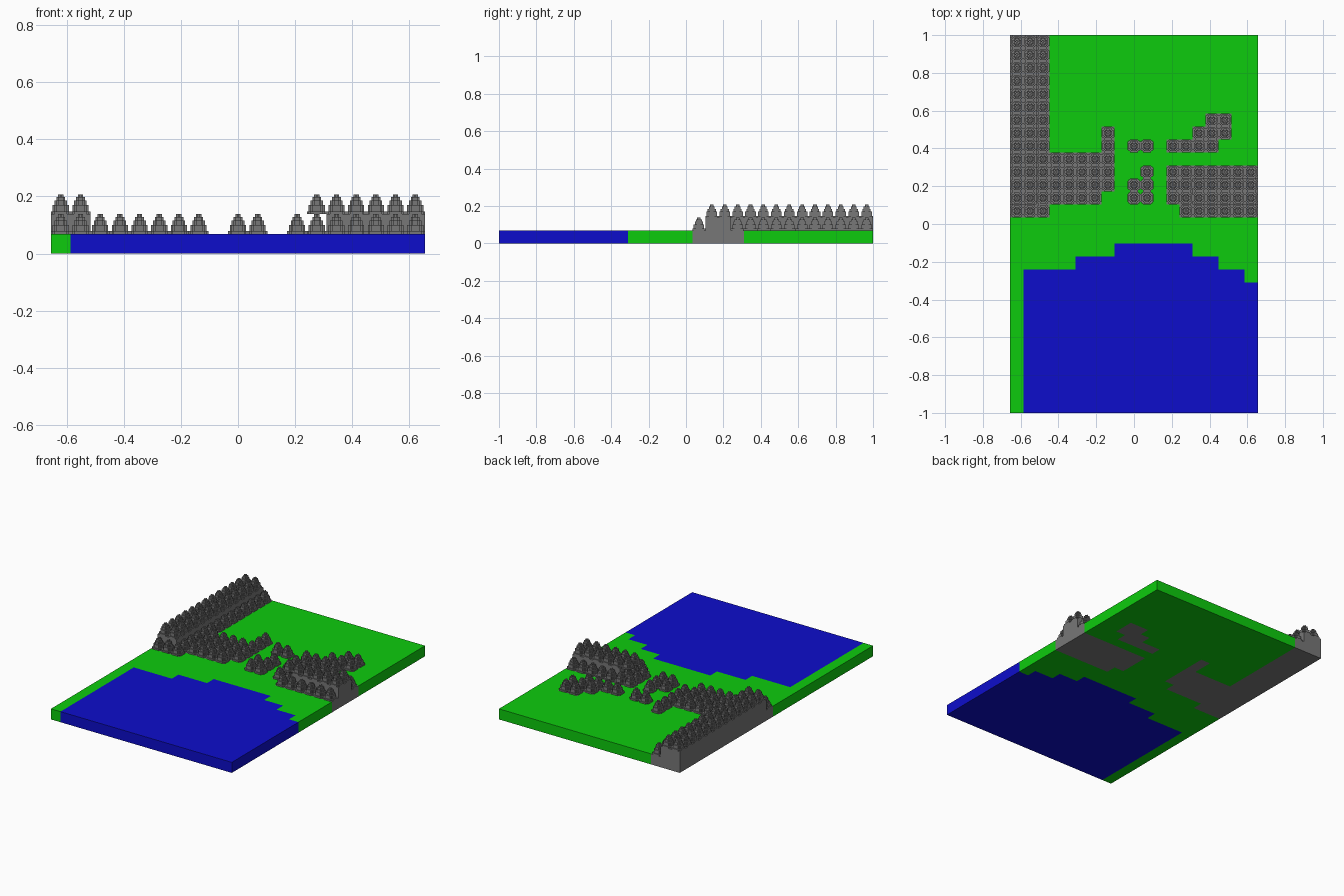
import bpy, bmesh

if "Cube" in bpy.data.objects:
    bpy.data.objects.remove(bpy.data.objects["Cube"])

COLS, ROWS = 9, 14            # tiles run from -COLS..COLS and -ROWS..ROWS
T = 2.0 / 29                  # tile size and layer height
V = T / 11                    # small step used on the peaks


def material(name, rgb):
    m = bpy.data.materials.new(name)
    m.diffuse_color = (*rgb, 1)
    m.use_nodes = True
    m.node_tree.nodes["Principled BSDF"].inputs["Base Color"].default_value = m.diffuse_color
    return m


GRASS = material("grass green", (0.004, 0.6, 0.004))
WATER = material("water blue", (0.004, 0.004, 0.6))
ROCK = material("rock grey", (0.185, 0.185, 0.185))


def block(i0, i1, j0, j1):
    return {(i, j) for i in range(i0, i1 + 1) for j in range(j0, j1 + 1)}


# Tile maps: low mountains, scattered rocks on grass, raised ridges
west = block(-9, -7, 1, 14) | block(-6, -3, 2, 5) | block(-2, -2, 3, 7)
east = block(3, 9, 2, 4) | block(4, 9, 1, 1)
north_east = block(3, 6, 6, 6) | block(5, 7, 7, 7) | block(6, 7, 8, 8)
scattered = block(0, 1, 2, 3) | {(1, 4), (0, 6), (1, 6)}
mountains = west | east | north_east
raised = block(-9, -8, 2, 14) | block(5, 9, 2, 3)
overhang = block(4, 4, 2, 3)


def is_water(i, j):
    # shoreline steps down away from the middle of the bay
    if i < -8:
        return False
    top = -2 if -1 <= i <= 4 else -3 if -4 <= i <= 6 else -4 if i <= 8 else -5
    return j <= top


def ground_kind(i, j):
    return 2 if (i, j) in mountains else 1 if is_water(i, j) else 0


def finish(bm, name, mats):
    bmesh.ops.remove_doubles(bm, verts=bm.verts, dist=1e-5)
    bmesh.ops.recalc_face_normals(bm, faces=bm.faces)
    me = bpy.data.meshes.new(name)
    bm.to_mesh(me)
    bm.free()
    for m in mats:
        me.materials.append(m)
    ob = bpy.data.objects.new(name, me)
    bpy.context.collection.objects.link(ob)
    return ob


def add_tiles(bm, tiles, z0, z1, kind):
    """Boxes on the tile grid, with no walls between neighbours."""
    for i, j in tiles:
        x0, x1, y0, y1 = (i - .5) * T, (i + .5) * T, (j - .5) * T, (j + .5) * T
        quad = [(x0, y0), (x1, y0), (x1, y1), (x0, y1)]
        faces = [[(x, y, z) for x, y in quad] for z in (z0, z1)]
        for k, (di, dj) in enumerate([(0, -1), (1, 0), (0, 1), (-1, 0)]):
            if (i + di, j + dj) not in tiles:
                a, b = quad[k], quad[(k + 1) % 4]
                faces.append([(*a, z0), (*b, z0), (*b, z1), (*a, z1)])
        for f in faces:
            bm.faces.new([bm.verts.new(p) for p in f]).material_index = kind(i, j)


# Ground slab, coloured tile by tile
bm = bmesh.new()
add_tiles(bm, block(-COLS, COLS, -ROWS, ROWS), 0, T, ground_kind)
finish(bm, "ground_slab", [GRASS, WATER, ROCK])

# Raised rock blocks under the high ridges
bm = bmesh.new()
add_tiles(bm, raised, T, 2 * T, lambda i, j: 0)
finish(bm, "ridge_blocks", [ROCK])

# Stepped peak: (width, corner cut, bottom, top) of each terrace in small steps
TERRACES = [(11, 2, 0, 1.5), (9, 2, 1.5, 5), (7, 2, 5, 7.5),
            (5, 1, 7.5, 9.5), (3, 1, 9.5, 11)]


def terrace_outline(w, c):
    h, corner = w / 2, []
    # stair-stepped quarter, then rotated four times
    for k in range(c + 1):
        corner.append((h - k, h - c + k))
        if k < c:
            corner.append((h - k - 1, h - c + k))
    pts = [(h - k // 2 - k % 2, h - c + k // 2) for k in range(2 * c + 1)]
    out = []
    for _ in range(4):
        out += pts
        pts = [(-y, x) for x, y in pts]
    return out


def add_peak(bm, i, j, z):
    for w, c, b, t in TERRACES:
        ring = [(i * T + x * V, j * T + y * V) for x, y in terrace_outline(w, c)]
        low = [bm.verts.new((x, y, z + b * V)) for x, y in ring]
        high = [bm.verts.new((x, y, z + t * V)) for x, y in ring]
        n = len(ring)
        bm.faces.new(high)
        bm.faces.new(low[::-1])
        for k in range(n):
            m = (k + 1) % n
            bm.faces.new((low[k], low[m], high[m], high[k]))


def peaks(name, tiles, z):
    bm = bmesh.new()
    for i, j in sorted(tiles):
        add_peak(bm, i, j, z)
    me = bpy.data.meshes.new(name)
    bm.to_mesh(me)
    bm.free()
    me.materials.append(ROCK)
    bpy.context.collection.objects.link(bpy.data.objects.new(name, me))


peaks("low_peaks", mountains - raised, T)
peaks("scattered_rocks", scattered, T)
peaks("high_peaks", raised | overhang, 2 * T)
